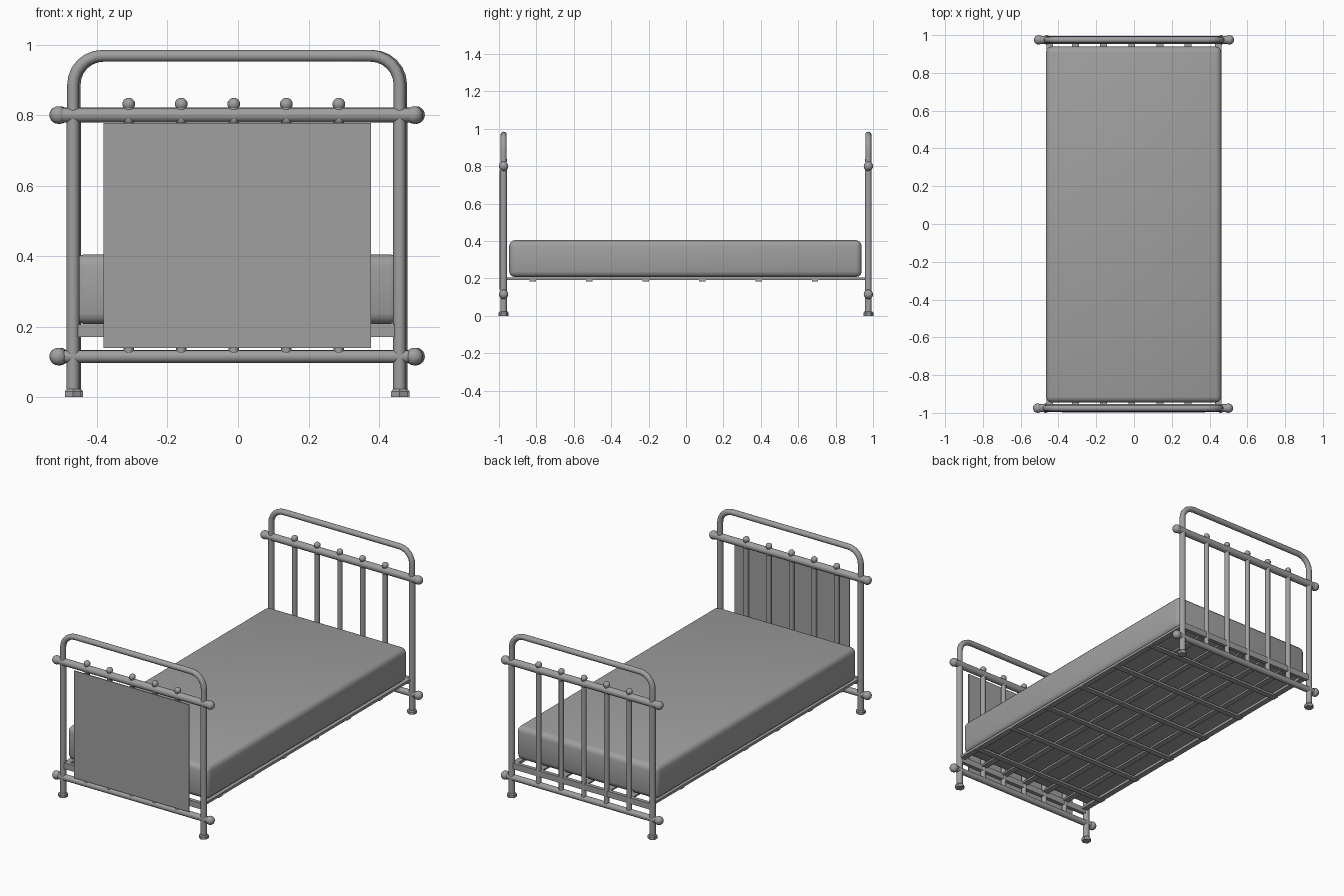
import bpy
import math
from mathutils import Vector

cube = bpy.data.objects.get("Cube")
if cube:
    bpy.data.objects.remove(cube, do_unlink=True)

grey = bpy.data.materials.new("plain grey")
grey.use_nodes = True
GREY = (0.35, 0.35, 0.35, 1)
grey.diffuse_color = GREY
grey.node_tree.nodes["Principled BSDF"].inputs["Base Color"].default_value = GREY


def finish(name, smooth=True):
    obj = bpy.context.object
    obj.name = name
    obj.data.materials.append(grey)
    if smooth:
        bpy.ops.object.shade_smooth_by_angle(angle=math.radians(40))
    return obj


def rod(name, start, end, radius, sides=16):
    a, b = Vector(start), Vector(end)
    bpy.ops.mesh.primitive_cylinder_add(
        vertices=sides, radius=radius, depth=(b - a).length, location=(a + b) / 2,
        rotation=(b - a).to_track_quat("Z", "Y").to_euler())
    return finish(name)


def ball(name, center, radius):
    bpy.ops.mesh.primitive_uv_sphere_add(segments=16, ring_count=10, radius=radius, location=center)
    return finish(name)


def box(name, center, size, bevel=0):
    bpy.ops.mesh.primitive_cube_add(size=1, location=center)
    obj = bpy.context.object
    obj.scale = size
    bpy.ops.object.transform_apply(location=False, rotation=False, scale=True)
    if bevel:
        mod = obj.modifiers.new("rounded edges", "BEVEL")
        mod.width, mod.segments = bevel, 3
        bpy.ops.object.modifier_apply(modifier=mod.name)
    return finish(name, bool(bevel))


def arch(name, cx, y, half, bottom, top, bend, radius):
    # Upside-down U tube with rounded corners
    points = [(cx - half, bottom)]
    for side, first in ((-1, 180), (1, 90)):
        for i in range(7):
            a = math.radians(first - i * 15)
            points.append((cx + side * (half - bend) + bend * math.cos(a),
                           top - bend + bend * math.sin(a)))
    points.append((cx + half, bottom))
    curve = bpy.data.curves.new(name, "CURVE")
    curve.dimensions = "3D"
    curve.bevel_depth = radius
    curve.bevel_resolution = 4
    spline = curve.splines.new("POLY")
    spline.points.add(len(points) - 1)
    for p, (x, z) in zip(spline.points, points):
        p.co = (x, y, z, 1)
    obj = bpy.data.objects.new(name, curve)
    bpy.context.collection.objects.link(obj)
    bpy.ops.object.select_all(action="DESELECT")
    obj.select_set(True)
    bpy.context.view_layer.objects.active = obj
    bpy.ops.object.convert(target="MESH")
    finish(name)


POST_X, END_Y = 0.463, 0.975
RAIL_Z, LOW_Z = 0.80, 0.115
spindle_xs = [-0.012 + 0.149 * i for i in range(-2, 3)]

# Matching end frames
for end, y, cx in (("foot", -END_Y, -0.005), ("head", END_Y, 0)):
    arch(end + "_arch", cx, y, POST_X, RAIL_Z, 0.968, 0.082, 0.0165)
    for side, s in (("left", 1), ("right", -1)):
        x = cx + s * POST_X
        rod(f"{end}_{side}_post", (x, y, 0.01), (x, y, RAIL_Z), 0.018)
        # Hexagonal foot with a tapered top
        rod(f"{end}_{side}_foot", (x, y, 0), (x, y, 0.016), 0.027, 6)
        bpy.ops.mesh.primitive_cone_add(vertices=6, radius1=0.027, radius2=0.021,
                                        depth=0.007, location=(x, y, 0.0195))
        finish(f"{end}_{side}_foot_taper", False)
        for level, z in (("upper", RAIL_Z), ("lower", LOW_Z)):
            ball(f"{end}_{side}_{level}_rail_ball", (cx + s * 0.505, y, z), 0.025)
    for level, z, r in (("upper", RAIL_Z, 0.021), ("lower", LOW_Z, 0.018)):
        rod(f"{end}_{level}_rail", (cx - 0.5, y, z), (cx + 0.5, y, z), r)
    box(end + "_cross_bar", (cx, y, 0.188), (0.9, 0.022, 0.036))
    # Spindles with knobs above and below the upper rail
    for i, x in enumerate(spindle_xs):
        rod(f"{end}_spindle_{i}", (x, y, LOW_Z), (x, y, 0.82), 0.0145, 12)
        ball(f"{end}_spindle_knob_{i}", (x, y, 0.831), 0.018)
        ball(f"{end}_spindle_collar_{i}", (x, y, 0.789), 0.018)

# Panel on the outside of the foot end
box("foot_panel", (-0.002, -0.995, 0.459), (0.758, 0.005, 0.638))

# Mattress support
for side, s in (("left", 1), ("right", -1)):
    box(side + "_side_rail", (s * 0.445, 0, 0.198), (0.034, 1.95, 0.015))
for i, x in enumerate(spindle_xs):
    box(f"long_strip_{i}", (x, 0, 0.2), (0.036, 1.95, 0.01))
for i in range(6):
    box(f"cross_slat_{i}", (0, -0.82 + 0.302 * i, 0.19), (0.92, 0.034, 0.012))

# Mattress
box("mattress", (-0.002, -0.003, 0.306), (0.93, 1.885, 0.198), 0.032)
